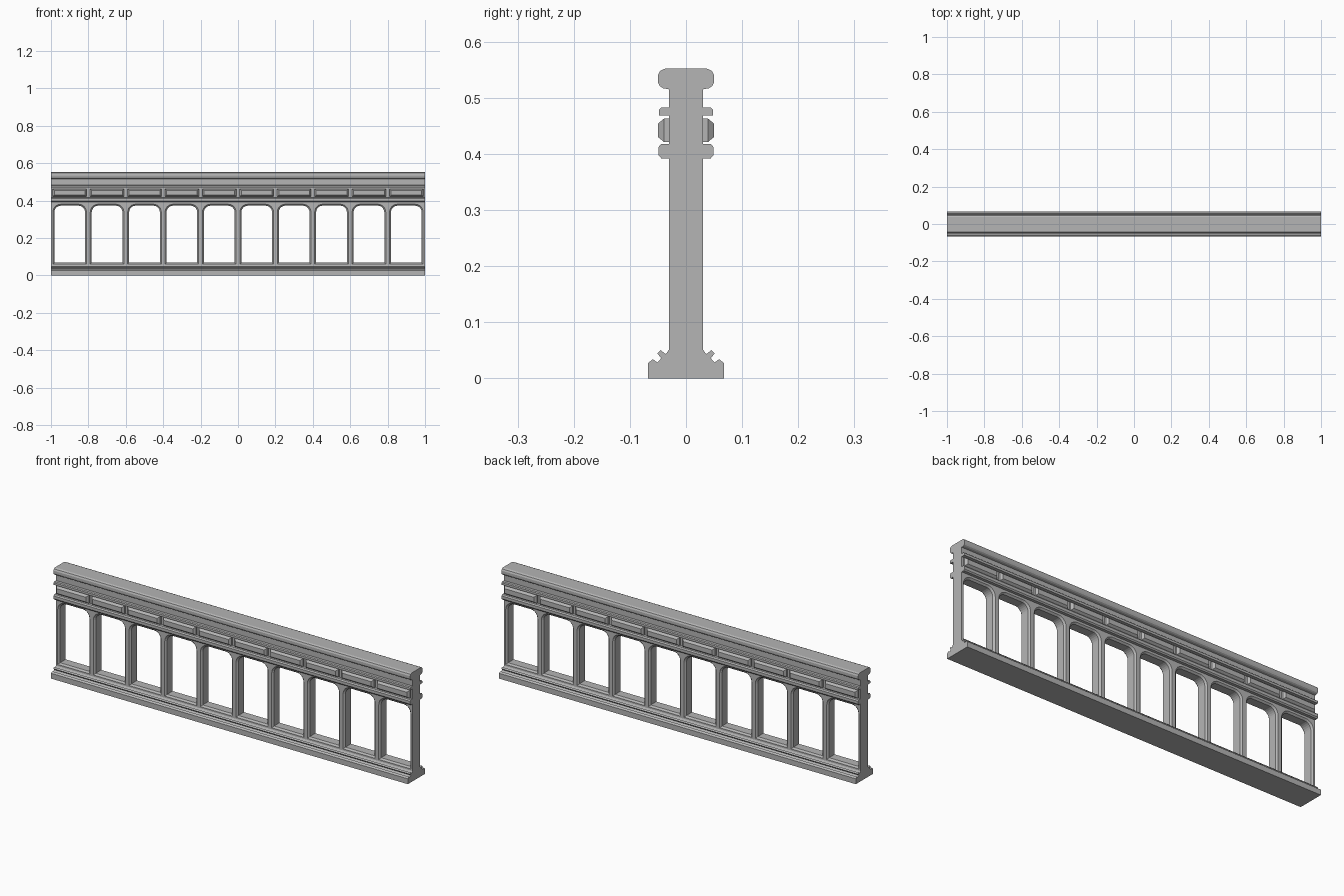
import bpy, bmesh, math

cube = bpy.data.objects.get("Cube")
if cube:
    bpy.data.objects.remove(cube)

stone = bpy.data.materials.new("grey_stone")
stone.use_nodes = True
GREY = (0.46, 0.46, 0.46, 1)
stone.diffuse_color = GREY
stone.node_tree.nodes["Principled BSDF"].inputs["Base Color"].default_value = GREY

BAYS, PITCH, HALF_WALL = 10, 0.2, 0.03


def finish(name, bm):
    bmesh.ops.remove_doubles(bm, verts=bm.verts, dist=1e-5)
    bmesh.ops.recalc_face_normals(bm, faces=bm.faces)
    mesh = bpy.data.meshes.new(name)
    bm.to_mesh(mesh)
    bm.free()
    mesh.materials.append(stone)
    obj = bpy.data.objects.new(name, mesh)
    bpy.context.collection.objects.link(obj)
    return obj


def bridge(bm, a, b):
    n = len(a)
    for i in range(n):
        j = (i + 1) % n
        bm.faces.new((a[i], a[j], b[j], b[i]))


def moulding(name, side):
    """Mirror a (y, z) half profile and run it the full length."""
    bm = bmesh.new()
    outline = side + [(-y, z) for y, z in reversed(side)]
    ends = [[bm.verts.new((x, y, z)) for y, z in outline] for x in (-1, 1)]
    bridge(bm, *ends)
    for end in ends:
        bm.faces.new(end)
    return finish(name, bm)


# Stepped base with two small beads
moulding("base", [(0.068, 0), (0.068, 0.027), (0.059, 0.034), (0.051, 0.028),
                  (0.044, 0.036), (0.051, 0.044), (0.045, 0.05),
                  (0.036, 0.043), (0.03, 0.052)])

# Upper beam with lower bead, ledge and rounded handrail
moulding("upper_beam", [(0.03, 0.392), (0.044, 0.392), (0.049, 0.398),
                        (0.049, 0.412), (0.044, 0.418), (0.03, 0.418),
                        (0.03, 0.468), (0.048, 0.468), (0.048, 0.479),
                        (0.044, 0.483), (0.03, 0.483), (0.03, 0.515),
                        (0.041, 0.517), (0.047, 0.521), (0.05, 0.528),
                        (0.05, 0.54), (0.046, 0.548), (0.037, 0.552)])


def opening(grow):
    """Window outline around its bay centre, with rounded top corners."""
    w, low, high, r = 0.082 + grow, 0.068 - grow, 0.373 + grow, 0.035 + grow
    pts = [(-w, low), (w, low)]
    for sign, start in ((1, 0), (-1, 90)):
        for k in range(7):
            a = math.radians(start + 15 * k)
            pts.append((sign * (w - r) + r * math.cos(a), high - r + r * math.sin(a)))
    return pts


# Arcade wall: each bay is lofted from its rectangle through a chamfered opening
bm = bmesh.new()
corner_x, bottom, top = PITCH / 2, 0.052, 0.392
border = [(-corner_x, bottom), (corner_x, bottom)] + [(corner_x, top)] * 7 + [(-corner_x, top)] * 7
CHAMFER = 0.008
layers = [(border, -HALF_WALL), (opening(CHAMFER), -HALF_WALL),
          (opening(0), -HALF_WALL + CHAMFER), (opening(0), HALF_WALL - CHAMFER),
          (opening(CHAMFER), HALF_WALL), (border, HALF_WALL)]
for bay in range(BAYS):
    cx = -1 + PITCH * (bay + 0.5)
    rings = [[bm.verts.new((cx + x, y, z)) for x, z in pts] for pts, y in layers]
    for a, b in zip(rings, rings[1:]):
        bridge(bm, a, b)
bmesh.ops.remove_doubles(bm, verts=bm.verts, dist=1e-5)
bmesh.ops.bridge_loops(bm, edges=[e for e in bm.edges if e.is_boundary])
finish("arcade_wall", bm)

# Frieze: one raised, bevel-faced block per bay on both sides
bm = bmesh.new()
for bay in range(BAYS):
    cx = -1 + PITCH * (bay + 0.5)
    for side in (-1, 1):
        rings = []
        for y, inset in ((0.028, 0), (0.039, 0), (0.05, 0.009)):
            w, lo, hi = 0.091 - inset, 0.421 + inset, 0.463 - inset
            rings.append([bm.verts.new((cx + x, side * y, z))
                          for x, z in ((-w, lo), (w, lo), (w, hi), (-w, hi))])
        for a, b in zip(rings, rings[1:]):
            bridge(bm, a, b)
        bm.faces.new(rings[0])
        bm.faces.new(rings[-1])
finish("frieze_blocks", bm)
